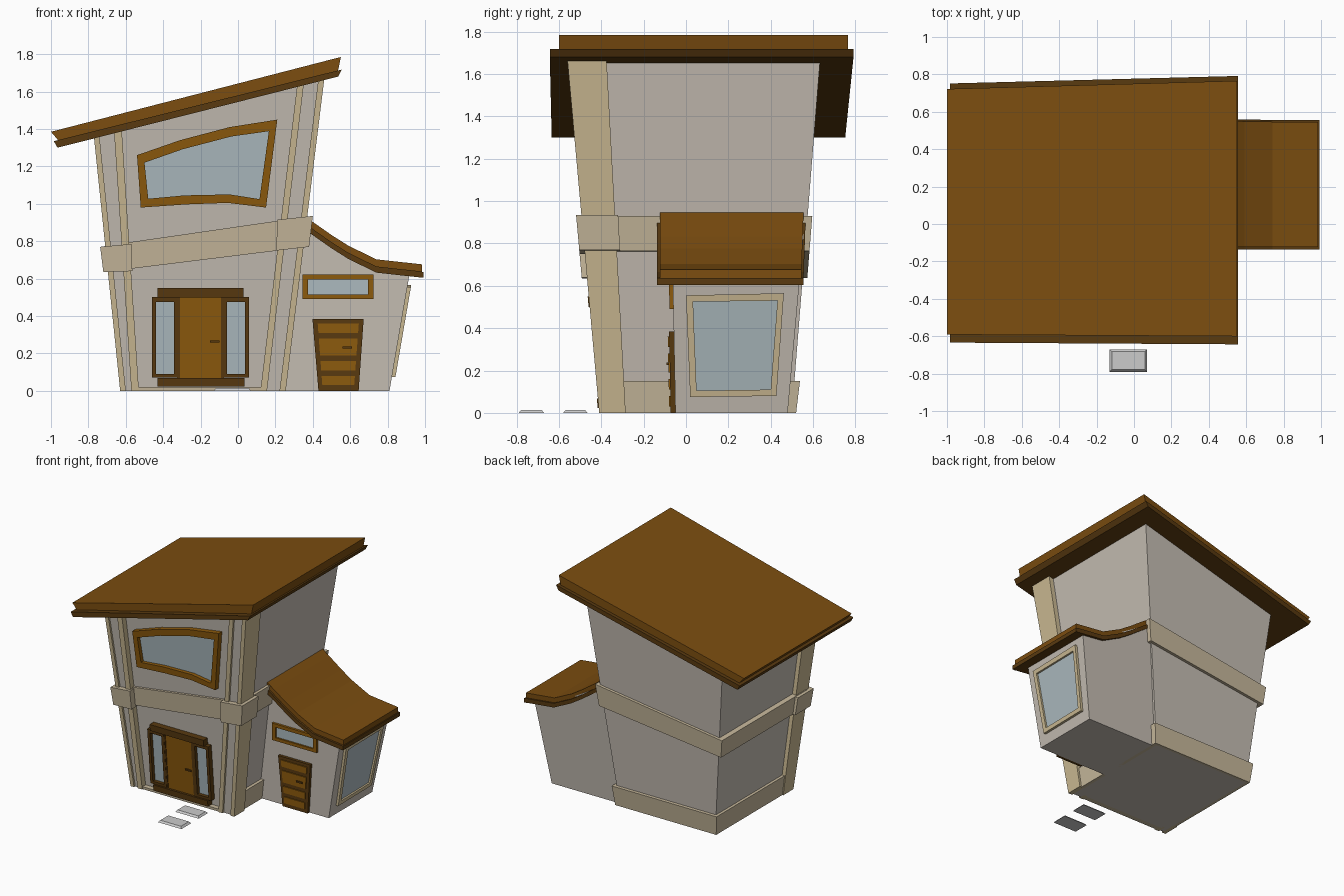
import bpy, bmesh

if "Cube" in bpy.data.objects:
    bpy.data.objects.remove(bpy.data.objects["Cube"])

def mat(name, c):
    m = bpy.data.materials.new(name)
    m.diffuse_color = (*c, 1)
    m.use_nodes = True
    m.node_tree.nodes["Principled BSDF"].inputs["Base Color"].default_value = m.diffuse_color
    return m

WALL = mat("plaster", (.56, .51, .45))
TRIM = mat("cream_trim", (.60, .49, .29))
BAND = mat("stone_band", (.57, .48, .33))
ROOF = mat("roof_brown", (.20, .075, .005))
WOOD = mat("door_wood", (.27, .105, .004))
DARK = mat("dark_wood", (.10, .042, .005))
GLASS = mat("glass", (.42, .50, .53))


def finish(name, bm, m):
    bmesh.ops.recalc_face_normals(bm, faces=bm.faces)
    me = bpy.data.meshes.new(name)
    bm.to_mesh(me)
    bm.free()
    ob = bpy.data.objects.new(name, me)
    bpy.context.collection.objects.link(ob)
    if m:
        me.materials.append(m)
    return ob


def loop(bm, pts, plane, axis):
    """Lay a 2D outline on the slanted plane depth = a + b*u + c*z."""
    a, b, c = plane
    vs = []
    for u, z in pts:
        d = a + b * u + c * z
        vs.append(bm.verts.new((u, d, z) if axis == 'y' else (d, u, z)))
    return vs


def bridge(bm, a, b):
    for i in range(len(a)):
        j = (i + 1) % len(a)
        bm.faces.new((a[i], a[j], b[j], b[i]))


def prism(name, pts, near, far, m, axis='y'):
    bm = bmesh.new()
    a, b = loop(bm, pts, near, axis), loop(bm, pts, far, axis)
    bm.faces.new(a)
    bm.faces.new(b)
    bridge(bm, a, b)
    return finish(name, bm, m)


def frame(name, outer, inner, near, far, m, axis='y'):
    bm = bmesh.new()
    l = [loop(bm, p, d, axis) for p, d in
         ((outer, near), (inner, near), (inner, far), (outer, far))]
    for i in range(4):
        bridge(bm, l[i], l[(i + 1) % 4])
    return finish(name, bm, m)


def rect(x0, x1, z0, z1):
    return [(x0, z0), (x1, z0), (x1, z1), (x0, z1)]


def front(off):      # plane parallel to the tower's leaning front wall
    return (-.365 - off, 0, -.09)


def annex(off):      # plane parallel to the annex front
    return (-.05 - off, 0, -.02)


# Tower body, base course and door ledge
prism("tower_walls", [(-.60, 0), (.215, 0), (.425, 1.67), (-.74, 1.375)],
      front(0), (.50, 0, .08), WALL)
prism("tower_base", [(-.622, 0), (.24, 0), (.258, .15), (-.637, .15)],
      (-.31, 0, -.05), (.52, 0, .12), BAND)
prism("door_ledge", rect(-.54, .13, 0, .02), front(.038), front(-.05), BAND)

# Corner columns: deep outer strip, recessed panel, shallow inner strip
COL_BACK = (-.285, 0, -.054)
# bottom xs and (x, z) tops, running from the outside inwards
columns = {
    "left": ([-.63, -.60, -.57, -.53],
             [(-.771, 1.365), (-.742, 1.372), (-.663, 1.392), (-.622, 1.402)]),
    "right": ([.255, .222, .155, .12],
              [(.463, 1.68), (.43, 1.67), (.353, 1.65), (.317, 1.64)])}
for side, (b, t) in columns.items():
    for i, (part, off, back, m) in enumerate((
            ("outer_strip", .045, COL_BACK, TRIM),
            ("panel", .03, COL_BACK, WALL),
            ("inner_strip", .045, front(-.02), TRIM))):
        prism(f"{side}_column_{part}",
              [(b[i], 0), (b[i + 1], 0), t[i + 1], t[i]], front(off), back, m)

# Sloping band around the tower, thicker around the columns
prism("tower_band", [(-.70, .637), (.335, .765), (.358, .93), (-.715, .775)],
      front(.02), (.522, 0, .08), BAND)
prism("left_column_band", [(-.72, .635), (-.565, .64), (-.57, .785), (-.737, .77)],
      front(.07), (-.27, 0, -.054), BAND)
prism("right_column_band", [(.205, .75), (.38, .77), (.40, .935), (.21, .915)],
      front(.07), (-.27, 0, -.054), BAND)

# Main roof: dark lower slab and brown upper slab
prism("roof_lower_slab", [(-.965, 1.30), (.535, 1.68), (.555, 1.718), (-.985, 1.335)],
      (-.64, -.006, 0), (.777, .026, 0), DARK)
prism("roof_upper_slab", [(-.96, 1.338), (.535, 1.712), (.55, 1.785), (-1.0, 1.385)],
      (-.597, -.006, 0), (.75, .028, 0), ROOF)

# Big curved window
outer = [(-.54, 1.26), (-.31, 1.34), (-.045, 1.41), (.21, 1.45),
         (.15, .98), (-.055, 1.005), (-.275, .997), (-.52, .98)]
inner = [(-.50, 1.22), (-.295, 1.292), (-.035, 1.36), (.165, 1.388),
         (.115, 1.025), (-.045, 1.05), (-.285, 1.045), (-.48, 1.027)]
frame("main_window_frame", outer, inner, front(.04), front(-.01), WOOD)
prism("main_window_glass", inner, front(.01), front(-.01), GLASS)

# Front door with sidelights
prism("door_lintel", rect(-.43, .03, .50, .55), front(.05), front(-.01), DARK)
prism("door_sill", rect(-.43, .035, .022, .068), front(.05), front(-.01), DARK)
prism("front_door", rect(-.312, -.085, .03, .50), front(.033), front(-.01), WOOD)
for side, x0, x1 in (("left", -.46, -.32), ("right", -.08, .06)):
    g = rect(x0 + .022, x1 - .022, .09, .475)
    frame(f"{side}_sidelight_frame", rect(x0, x1, .07, .502), g,
          front(.04), front(-.01), DARK)
    prism(f"{side}_sidelight_glass", g, front(.012), front(-.01), GLASS)
prism("door_post_left", rect(-.325, -.31, .03, .50), front(.038), front(-.01), DARK)
prism("door_post_right", rect(-.09, -.075, .03, .50), front(.038), front(-.01), DARK)
prism("door_handle", rect(-.15, -.10, .258, .27), front(.043), front(.03), DARK)

# Annex body and swooping roof
prism("annex_walls", [(.18, 0), (.81, 0), (.918, .63), (.75, .665), (.60, .745), (.30, .92)],
      annex(0), (.48, 0, .09), WALL)
curve = [(.31, .925), (.39, .872), (.50, .795), (.59, .738), (.74, .665), (.985, .638)]


def swoop(lo, hi):
    return [(x, z + lo) for x, z in curve] + [(x, z + hi) for x, z in reversed(curve)]


prism("annex_roof_lower", swoop(-.033, 0), (-.137, 0, 0), (.533, 0, .035), DARK)
up = prism("annex_roof_upper", swoop(0, .038), (-.122, 0, 0), (.522, 0, .035), ROOF)
prism("annex_roof_lip", rect(.97, .993, .605, .636), (-.137, 0, 0), (.555, 0, 0), DARK)

# Annex front window
g = rect(.375, .695, .515, .595)
frame("annex_front_window_frame", rect(.345, .725, .49, .622), g,
      annex(.018), annex(-.01), WOOD)
prism("annex_front_window_glass", g, annex(.005), annex(-.01), GLASS)

# Small planked side door, wider at the top
prism("small_door", [(.43, 0), (.645, 0), (.672, .385), (.398, .385)],
      annex(.022), annex(-.01), DARK)
for i, (z0, z1) in enumerate(((.03, .08), (.11, .16), (.19, .28), (.31, .36))):
    def wid(z):
        return .083 + .075 * z
    c = .536
    prism(f"small_door_plank_{i}", [(c - wid(z0), z0), (c + wid(z0), z0),
                                    (c + wid(z1), z1), (c - wid(z1), z1)],
          annex(.029), annex(.01), WOOD)
prism("small_door_handle", rect(.56, .61, .226, .238), annex(.038), annex(.02), DARK)

# Annex side window on the leaning right wall
g = [(.05, .105), (.40, .11), (.432, .53), (.033, .525)]
frame("annex_side_window_frame", [(.02, .075), (.427, .08), (.462, .565), (.0, .555)], g,
      (.829, 0, .172), (.80, 0, .172), TRIM, 'x')
prism("annex_side_window_glass", g, (.815, 0, .172), (.80, 0, .172), GLASS, 'x')

# Stepping stones with chamfered tops
for i, (y0, y1) in enumerate(((-.79, -.67), (-.58, -.465))):
    bm = bmesh.new()
    rings = [loop(bm, [(-.13 + e, y0 + e), (.07 - e, y0 + e), (.07 - e, y1 - e), (-.13 + e, y1 - e)],
                  (0, 0, 0), 'y') for e in (0, .012)]
    for r, h in zip(rings, (0, .014)):
        for v in r:
            v.co = (v.co.x, v.co.z, h)
        bm.faces.new(r)
    bridge(bm, *rings)
    finish(f"stepping_stone_{i}", bm, None)
